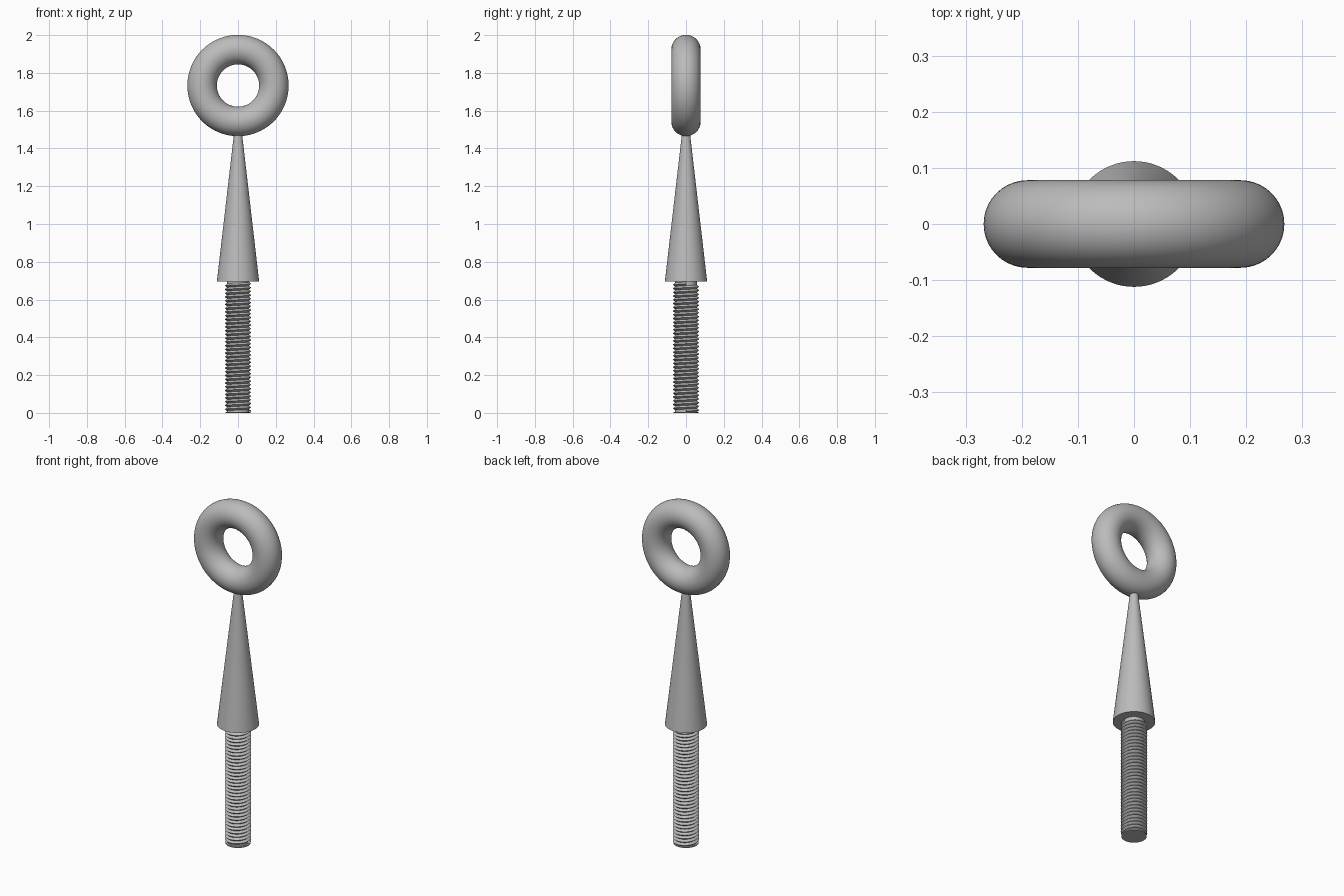
import bpy
import bmesh

cube = bpy.data.objects.get("Cube")
if cube:
    bpy.data.objects.remove(cube, do_unlink=True)

# Key sizes
SHOULDER_Z = 0.695
TIP_Z = 1.49
RING_Z = 1.733
PITCH = 0.0198
TURNS = 34
ROOT_R, CREST_R = 0.058, 0.07


def make_material(name, value):
    mat = bpy.data.materials.new(name)
    mat.use_nodes = True
    colour = (value, value, value, 1)
    mat.diffuse_color = colour
    mat.node_tree.nodes["Principled BSDF"].inputs["Base Color"].default_value = colour
    return mat


steel = make_material("steel grey", 0.5)


def finish(obj, name, angle=0.6):
    obj.name = name
    obj.data.materials.append(steel)
    bpy.ops.object.select_all(action="DESELECT")
    obj.select_set(True)
    bpy.context.view_layer.objects.active = obj
    bpy.ops.object.shade_smooth_by_angle(angle=angle)


def add_cone(name, r_bottom, r_top, z0, z1):
    bpy.ops.mesh.primitive_cone_add(vertices=64, radius1=r_bottom, radius2=r_top,
                                    depth=z1 - z0, location=(0, 0, (z0 + z1) / 2))
    finish(bpy.context.object, name)


# Upright ring
bpy.ops.mesh.primitive_torus_add(major_radius=0.19, minor_radius=0.078,
                                 major_segments=96, minor_segments=40,
                                 location=(0, 0, RING_Z), rotation=(1.5708, 0, 0))
finish(bpy.context.object, "eye_ring", 3.0)

# Tapered shank and the solid core of the threaded rod
add_cone("tapered_shank", 0.112, 0.02, SHOULDER_Z, TIP_Z)
add_cone("rod_core", ROOT_R, ROOT_R, 0, SHOULDER_Z + 0.01)
add_cone("rod_end", CREST_R - 0.003, CREST_R - 0.003, 0, 0.006)

# Helical thread: a V-shaped tooth swept by a screw modifier
bm = bmesh.new()
points = [(ROOT_R, 0), (CREST_R, PITCH / 2), (ROOT_R, PITCH)]
verts = [bm.verts.new((r, 0, z)) for r, z in points]
for a, b in zip(verts, verts[1:]):
    bm.edges.new((a, b))
mesh = bpy.data.meshes.new("screw_thread")
bm.to_mesh(mesh)
bm.free()
thread = bpy.data.objects.new("screw_thread", mesh)
bpy.context.collection.objects.link(thread)
screw = thread.modifiers.new("Helix", "SCREW")
screw.axis = "Z"
screw.screw_offset = PITCH
screw.iterations = TURNS
screw.steps = screw.render_steps = 48
screw.use_merge_vertices = True
screw.merge_threshold = 0.0001
screw.use_normal_calculate = True
bpy.context.view_layer.objects.active = thread
thread.select_set(True)
bpy.ops.object.modifier_apply(modifier=screw.name)

# Weld neighbouring turns and face the flanks outward
bm = bmesh.new()
bm.from_mesh(mesh)
bmesh.ops.remove_doubles(bm, verts=bm.verts, dist=0.0001)
outward = [f for f in bm.faces
           if f.normal.x * f.calc_center_median().x + f.normal.y * f.calc_center_median().y < 0]
bmesh.ops.reverse_faces(bm, faces=outward)
bm.to_mesh(mesh)
bm.free()
finish(thread, "screw_thread")
